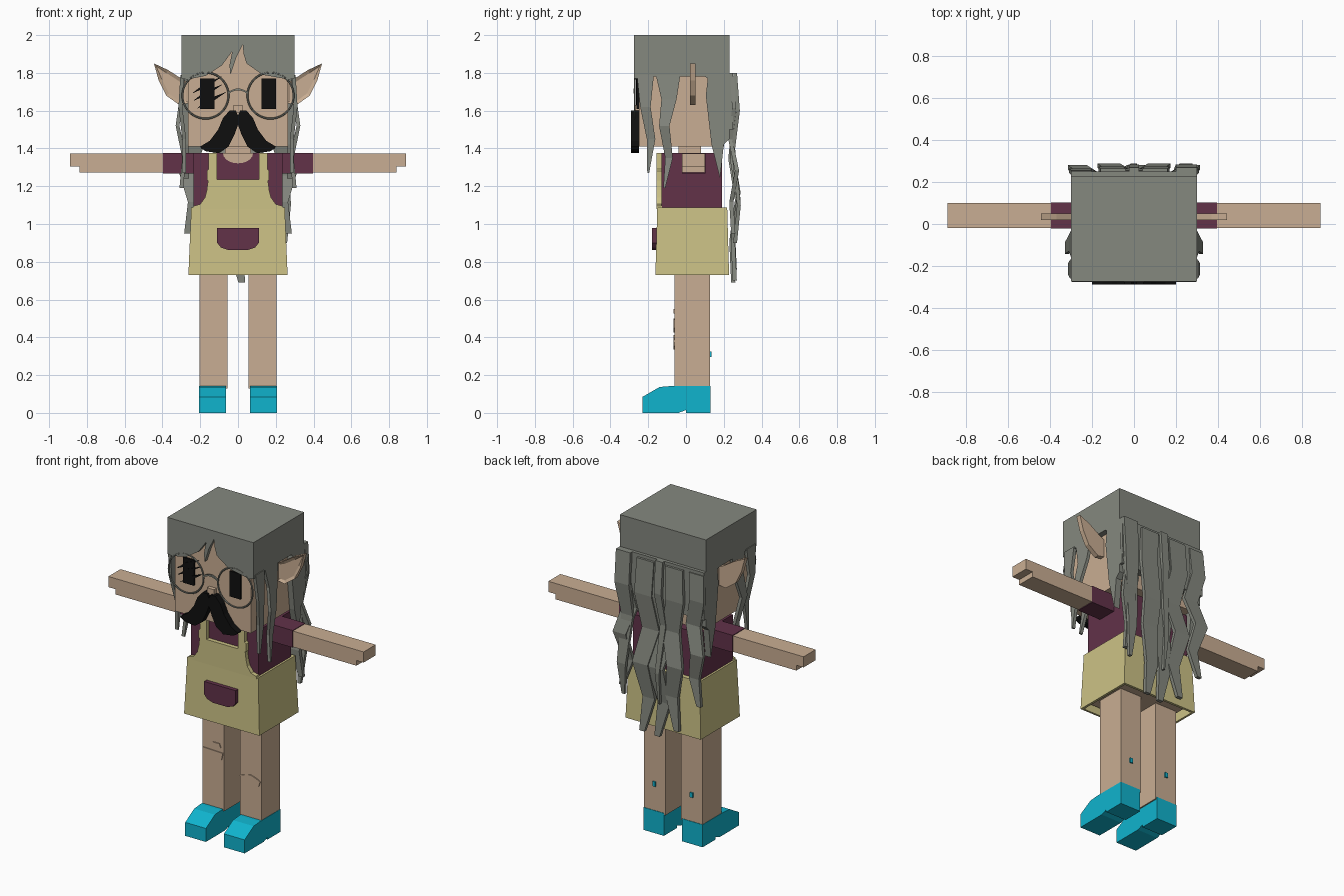
import bpy, bmesh, math
from mathutils import Vector

if "Cube" in bpy.data.objects:
    bpy.data.objects.remove(bpy.data.objects["Cube"])


def material(name, rgb):
    lin = [((c / 255 + 0.055) / 1.055) ** 2.4 for c in rgb]
    m = bpy.data.materials.new(name)
    m.use_nodes = True
    m.diffuse_color = (*lin, 1)
    m.node_tree.nodes["Principled BSDF"].inputs["Base Color"].default_value = (*lin, 1)
    return m


SKIN = material("skin", (201, 174, 147))
HAIR = material("grey hair", (133, 136, 127))
SHIRT = material("plum shirt", (98, 50, 73))
APRON = material("straw apron", (204, 194, 134))
SHOE = material("cyan shoe", (16, 180, 206))
BLACK = material("black", (15, 15, 15))


def finish(name, bm, mat):
    bmesh.ops.recalc_face_normals(bm, faces=bm.faces)
    me = bpy.data.meshes.new(name)
    bm.to_mesh(me)
    bm.free()
    me.materials.append(mat)
    ob = bpy.data.objects.new(name, me)
    bpy.context.collection.objects.link(ob)
    return ob


def prism(name, pts, axis, lo, hi, mat, inset=None):
    """Extrude an outline: axis y takes (x, z) points, axis x takes (y, z)."""
    bm = bmesh.new()
    put = (lambda p, d: (p[0], d, p[1])) if axis == "y" else (lambda p, d: (d, p[0], p[1]))
    a = [bm.verts.new(put(p, lo)) for p in pts]
    b = [bm.verts.new(put(p, hi)) for p in pts]
    caps = [bm.faces.new(a), bm.faces.new(b)]
    n = len(pts)
    for i in range(n):
        j = (i + 1) % n
        bm.faces.new((a[i], a[j], b[j], b[i]))
    if inset:
        bmesh.ops.recalc_face_normals(bm, faces=bm.faces)
        bmesh.ops.inset_individual(bm, faces=caps[:1], thickness=inset, depth=-0.01)
    return finish(name, bm, mat)


def box(name, x0, x1, y0, y1, z0, z1, mat):
    return prism(name, [(x0, z0), (x1, z0), (x1, z1), (x0, z1)], "y", y0, y1, mat)


def ribbon(name, path, widths, across, thin, mat):
    """Hair strand: rectangular sections along a path."""
    bm = bmesh.new()
    rings = []
    for p, w in zip(path, widths):
        u, v = Vector(across) * w / 2, Vector(thin) / 2
        rings.append([bm.verts.new(Vector(p) + q) for q in (-u - v, u - v, u + v, v - u)])
    for r, s in zip(rings, rings[1:]):
        for i in range(4):
            j = (i + 1) % 4
            bm.faces.new((r[i], r[j], s[j], s[i]))
    bm.faces.new(rings[0])
    bm.faces.new(rings[-1])
    return finish(name, bm, mat)


def flip(pts, s):
    return [(s * x, z) for x, z in pts]


# Head, neck and nose
box("head", -.265, .265, -.25, .2, 1.41, 1.97, SKIN)
box("neck", -.07, .07, -.04, .08, 1.36, 1.42, SKIN)
box("nose", -.025, .025, -.275, -.25, 1.59, 1.63, SKIN)

# Hair cap with jagged fringe
box("hair_cap", -.3, .3, -.245, .23, 1.78, 2, HAIR)
fringe = [(-.3, 2), (-.3, 1.77), (-.27, 1.765), (-.17, 1.785), (-.085, 1.84), (-.03, 1.915),
          (-.045, 1.84), (-.04, 1.79), (-.01, 1.88), (.025, 1.95), (.03, 1.9), (.045, 1.85),
          (.13, 1.79), (.27, 1.765), (.3, 1.77), (.3, 2)]
prism("hair_fringe", fringe, "y", -.275, -.245, HAIR)

# Back hair: one sheet splitting into wavy locks
box("back_hair_sheet", -.3, .3, .2, .25, 1.5, 1.8, HAIR)
sway = [0, .01, -.03, .02, -.02, .02]
depth = [.245, .255, .235, .27, .24, .25]
for i, (x, w, end) in enumerate([(-.25, .1, .95), (-.1, .12, .76), (0, .12, .69),
                                 (.1, .12, .7), (.25, .1, .95)]):
    side = 1 if x >= 0 else -1
    path = [(x + side * sway[k], depth[k] + .008 * (i % 2), 1.78 + (end - 1.78) * k / 5)
            for k in range(6)]
    ribbon("back_lock", path, [w, w, w, w * .9, w * .7, w * .3], (1, 0, 0), (0, .022, 0), HAIR)
# Raised outer locks lying over the sheet
for x in (.25, 0):
    w = .1 if x else .05
    ribbon("upper_lock", [(x, .26, 1.8), (x, .275, 1.6), (x - .02, .25, 1.4), (x, .28, 1.1), (x, .26, .9)],
           [w, w, w * .8, w * .6, w * .2], (1, 0, 0), (0, .02, 0), HAIR)

for s in (1, -1):
    # Side hair behind the ear, then two loose locks in front of it
    prism("side_hair", [(.23, 1.8), (.07, 1.8), (.115, 1.77), (.105, 1.68), (.135, 1.42),
                        (.18, 1.24), (.2, 1.42), (.23, 1.45)], "x", s * .26, s * .3, HAIR)
    ribbon("front_lock", [(s * .295, -.215, 1.79), (s * .305, -.215, 1.62), (s * .285, -.185, 1.45),
                          (s * .285, -.2, 1.27)], [.09, .055, .045, .01],
           (0, 1, 0), (.02, 0, 0), HAIR)
    ribbon("temple_lock", [(s * .29, -.095, 1.79), (s * .3, -.09, 1.66), (s * .32, -.115, 1.52),
                           (s * .285, -.09, 1.35), (s * .3, -.115, 1.19)], [.13, .08, .055, .04, .01],
           (0, 1, 0), (.02, 0, 0), HAIR)

    # Pointed ear with recessed front
    ear = [(.26, 1.75), (.3, 1.77), (.37, 1.815), (.445, 1.85), (.42, 1.76), (.38, 1.68), (.31, 1.63), (.26, 1.64)]
    prism("ear", flip(ear, s), "y", .02, .05, SKIN, inset=.018)

    # Eye, round lens frame and half of the moustache
    box("eye", s * .125, s * .2, -.262, -.25, 1.61, 1.77, BLACK)
    bpy.ops.mesh.primitive_torus_add(major_radius=.122, minor_radius=.005, major_segments=40,
                                     minor_segments=6, location=(s * .172, -.272, 1.68),
                                     rotation=(math.pi / 2, 0, 0))
    ring = bpy.context.object
    ring.name = "glasses_frame"
    ring.data.materials.append(HAIR)
    bpy.ops.object.shade_smooth_by_angle()
    half = [(0, 1.575), (.012, 1.6), (.045, 1.6), (.08, 1.56), (.105, 1.5), (.15, 1.44), (.2, 1.41),
            (.195, 1.4), (.17, 1.385), (.1, 1.375), (.05, 1.41), (.02, 1.47), (0, 1.525)]
    prism("moustache", flip(half, s), "y", -.29, -.25, BLACK)

    # Sleeve and arm ending in a notched hand
    box("sleeve", s * .2, s * .397, -.022, .102, 1.268, 1.376, SHIRT)
    arm = [(.39, 1.272), (.84, 1.272), (.84, 1.305), (.89, 1.305), (.89, 1.372), (.39, 1.372)]
    prism("arm", flip(arm, s), "y", -.02, .1, SKIN)

    # Leg, shoe and heel spot
    box("leg", s * .055, s * .205, -.06, .127, .13, .78, SKIN)
    shoe = [(-.23, 0), (-.23, .085), (-.14, .137), (-.08, .142), (.13, .142), (.13, 0),
            (0, 0), (0, .015), (-.04, 0)]
    prism("shoe", shoe, "x", s * .063, s * .207, SHOE)
    box("calf_spot", s * .12, s * .14, .126, .135, .295, .325, SHOE)

    # Apron strap with a wider foot
    prism("strap", flip([(.11, 1.23), (.11, 1.375), (.155, 1.375), (.155, 1.29), (.165, 1.28), (.165, 1.23)], s),
          "y", -.156, -.128, APRON)

# Glasses bridge
bridge = [(-.05 + .02 * k, 1.7 + .018 * math.sin(math.pi * k / 5)) for k in range(6)]
prism("glasses_bridge", bridge + [(x, z - .01) for x, z in reversed(bridge)], "y", -.277, -.267, HAIR)

# Slashes across one eye
for x, z in ((-.245, 1.69), (-.24, 1.65), (-.22, 1.61)):
    prism("eye_slash", [(x, z), (x + .08, z + .035), (x + .16, z + .09), (x + .07, z + .055)],
          "y", -.266, -.258, BLACK)

# Shirt and round neckline
box("shirt", -.235, .235, -.13, .19, 1, 1.375, SHIRT)
arc = [(.08 * math.cos(a), 1.376 - .055 * math.sin(a)) for a in (math.pi * k / 10 for k in range(11))]
prism("neckline", arc, "y", -.136, -.128, SKIN)

# Apron: open flared skirt, bib and pocket
box("hips", -.22, .22, -.125, .185, .76, 1.02, SKIN)
bm = bmesh.new()
bmesh.ops.create_cube(bm, size=1)
for v in bm.verts:
    low = v.co.z < 0
    v.co = (v.co.x * (.525 if low else .495), .033 + v.co.y * (.39 if low else .37), .73 if low else 1.087)
floor = min(bm.faces, key=lambda f: f.calc_center_median().z)
bmesh.ops.delete(bm, geom=[floor], context="FACES_ONLY")
skirt = finish("apron_skirt", bm, APRON)
solid = skirt.modifiers.new("thickness", "SOLIDIFY")
solid.thickness = .02
solid.offset = -1

bib = [(.24, 1.08), (.235, 1.095), (.2, 1.105), (.175, 1.14), (.165, 1.18), (.158, 1.235)]
prism("apron_bib", bib + flip(bib[::-1], -1), "y", -.156, -.128, APRON)
pocket = [(.11, .98), (.11, .9), (.09, .875), (.05, .862)]
prism("pocket", pocket + flip(pocket[::-1], -1), "y", -.18, -.15, SHIRT)

# Knee patches
for patch in ([(-.2, .5), (-.06, .495), (-.07, .45), (-.16, .425), (-.195, .455)],
              [(-.145, .525), (-.13, .55), (-.085, .55), (-.075, .525)],
              [(.058, .39), (.1, .405), (.13, .412), (.17, .4), (.2, .385), (.19, .355), (.13, .335), (.07, .355)]):
    prism("knee_patch", patch, "y", -.066, -.059, SKIN)
